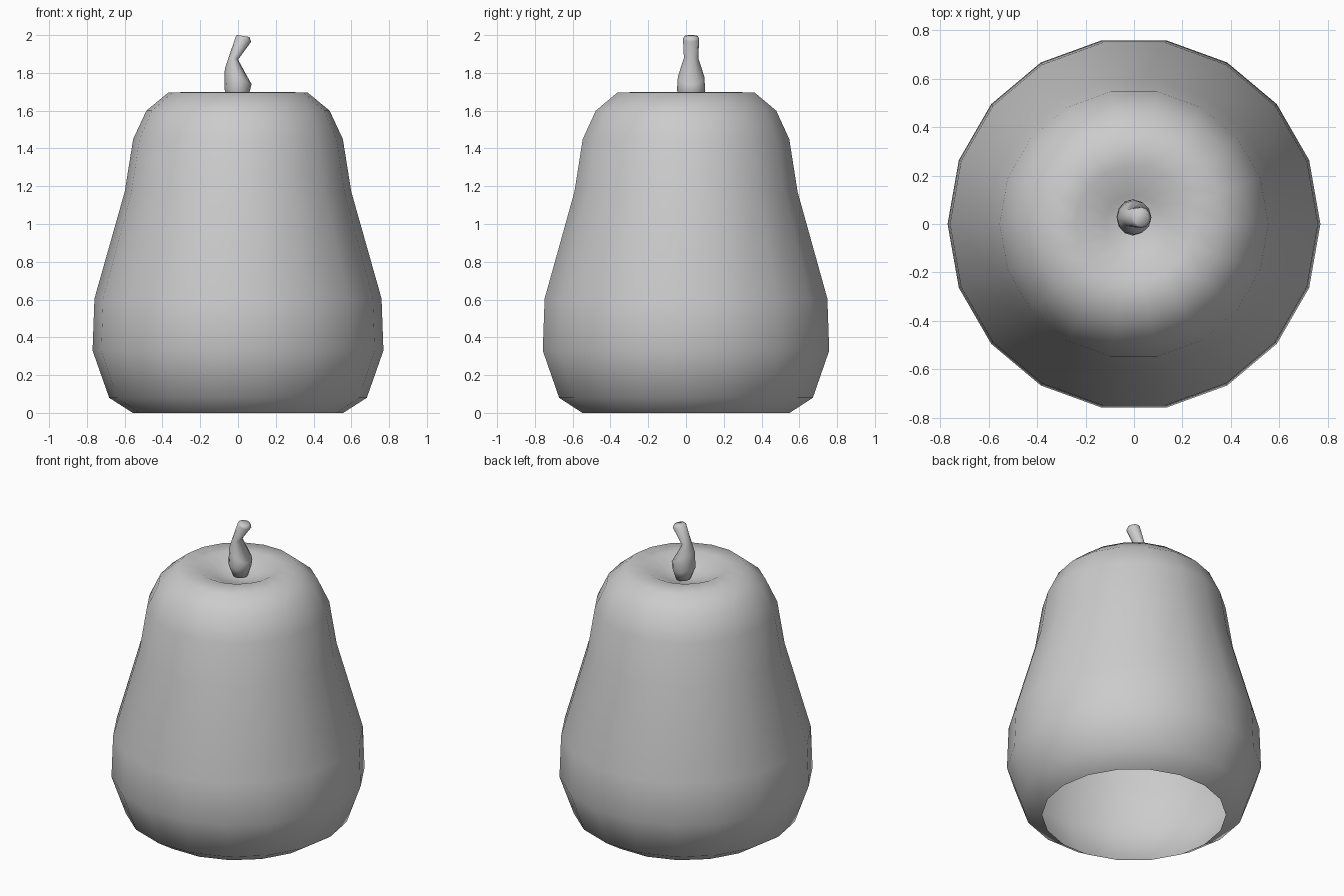
import bpy, bmesh
from math import cos, sin, pi
from mathutils import Vector

if "Cube" in bpy.data.objects:
    bpy.data.objects.remove(bpy.data.objects["Cube"])


def loft(name, rings, cap_start=False, cap_end=False):
    """Skin a list of equal-sized vertex rings into one smooth object."""
    bm = bmesh.new()
    loops = [[bm.verts.new(p) for p in ring] for ring in rings]
    n = len(loops[0])
    for lo, hi in zip(loops, loops[1:]):
        for i in range(n):
            j = (i + 1) % n
            bm.faces.new((lo[i], lo[j], hi[j], hi[i]))
    if cap_start:
        bm.faces.new(loops[0][::-1])
    if cap_end:
        bm.faces.new(loops[-1])
    for f in bm.faces:
        f.smooth = True
    mesh = bpy.data.meshes.new(name)
    bm.to_mesh(mesh)
    bm.free()
    obj = bpy.data.objects.new(name, mesh)
    bpy.context.collection.objects.link(obj)
    return obj


def round_ring(r, z, n=18):
    return [(r * cos(2 * pi * i / n), r * sin(2 * pi * i / n), z) for i in range(n)]


def tilted_ring(x0, z0, x1, z1, ry, n=12, y=0.027):
    """Ellipse whose left and right ends are given in the front view."""
    mid = Vector(((x0 + x1) / 2, y, (z0 + z1) / 2))
    half = Vector(((x1 - x0) / 2, 0, (z1 - z0) / 2))
    return [mid + half * cos(2 * pi * i / n) + Vector((0, ry * sin(2 * pi * i / n), 0))
            for i in range(n)]


# Pear body: open underneath, dimpled on top
profile = [(0.557, 0.0), (0.682, 0.08), (0.77, 0.33), (0.76, 0.605), (0.60, 1.17),
           (0.555, 1.45), (0.485, 1.60), (0.37, 1.695), (0.24, 1.70),
           (0.12, 1.645), (0.03, 1.62)]
loft("fruit_body", [round_ring(r, z) for r, z in profile], cap_end=True)

# Crooked stem
stem = [(-0.045, 1.64, 0.045, 1.64, 0.05),
        (-0.072, 1.715, 0.062, 1.70, 0.075),
        (-0.070, 1.82, 0.072, 1.74, 0.07),
        (-0.047, 1.89, 0.0, 1.87, 0.038),
        (-0.01, 1.998, 0.07, 1.965, 0.043),
        (0.0, 2.0, 0.06, 1.99, 0.035)]
loft("stem", [tilted_ring(*s) for s in stem], cap_start=True, cap_end=True)
